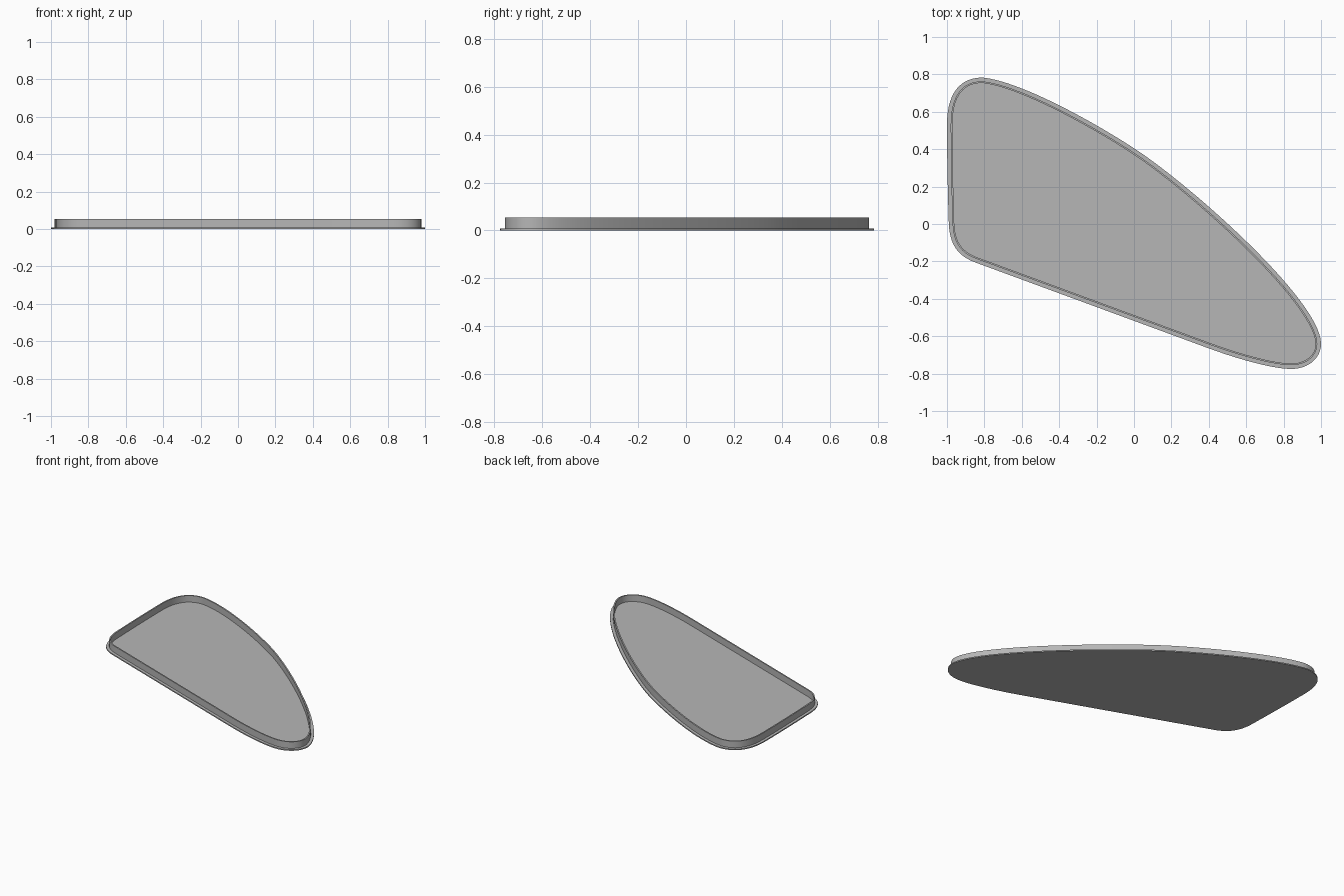
import bpy
import bmesh
from mathutils import Vector
from mathutils.geometry import interpolate_bezier

if "Cube" in bpy.data.objects:
    bpy.data.objects.remove(bpy.data.objects["Cube"])

grey = bpy.data.materials.new("plain grey")
grey.diffuse_color = (0.47, 0.47, 0.47, 1)
grey.use_nodes = True
grey.node_tree.nodes["Principled BSDF"].inputs["Base Color"].default_value = grey.diffuse_color

# Outline, clockwise from the top left corner: anchor, handle out, handle in
SEGMENTS = [
    ((-0.81, 0.783), (-0.62, 0.765), (-0.25, 0.567), 20),   # long bowed edge
    ((0.0, 0.405), (0.30, 0.21), (1.0, -0.41), 28),
    ((1.0, -0.64), (1.0, -0.72), (0.93, -0.775), 12),       # pointed end
    ((0.84, -0.775), (0.74, -0.775), (0.55, -0.72), 10),
    ((0.40, -0.665), (0.0, -0.518), (-0.45, -0.352), 3),    # straight edge
    ((-0.85, -0.205), (-0.95, -0.168), (-0.985, -0.10), 12),
    ((-0.99, 0.0), (-0.995, 0.15), (-1.0, 0.35), 4),        # short edge
    ((-1.0, 0.53), (-1.0, 0.70), (-0.93, 0.783), 14),
]
outline = []
for i, (p, h1, h2, n) in enumerate(SEGMENTS):
    q = SEGMENTS[(i + 1) % len(SEGMENTS)][0]
    pts = interpolate_bezier(*(Vector((*c, 0)) for c in (p, h1, h2, q)), n + 1)
    outline += pts[:-1]
outline.reverse()  # counter-clockwise


def inset_ring(dist):
    """Outline moved inwards by dist."""
    ring = []
    for i, p in enumerate(outline):
        t = (outline[(i + 1) % len(outline)] - outline[i - 1]).normalized()
        ring.append(p + Vector((-t.y, t.x, 0)) * dist)
    return ring


def build(name, profile):
    """Closed solid from (inset, height) steps, capped at both ends."""
    bm = bmesh.new()
    rings = [[bm.verts.new((p.x, p.y, z)) for p in inset_ring(d)] for d, z in profile]
    n = len(outline)
    for a, b in zip(rings, rings[1:]):
        for i in range(n):
            j = (i + 1) % n
            bm.faces.new((a[i], a[j], b[j], b[i]))
    bm.faces.new(rings[0][::-1])
    bm.faces.new(rings[-1])
    mesh = bpy.data.meshes.new(name)
    bm.to_mesh(mesh)
    bm.free()
    mesh.materials.append(grey)
    obj = bpy.data.objects.new(name, mesh)
    bpy.context.collection.objects.link(obj)
    bpy.context.view_layer.objects.active = obj
    obj.select_set(True)
    bpy.ops.object.shade_smooth_by_angle(angle=0.5)


# Thin base plate with a lip, rising into a thin upright rim around the floor
build("tray", [(0, 0), (0, 0.008), (0.02, 0.008), (0.02, 0.055),
               (0.029, 0.055), (0.029, 0.008)])
